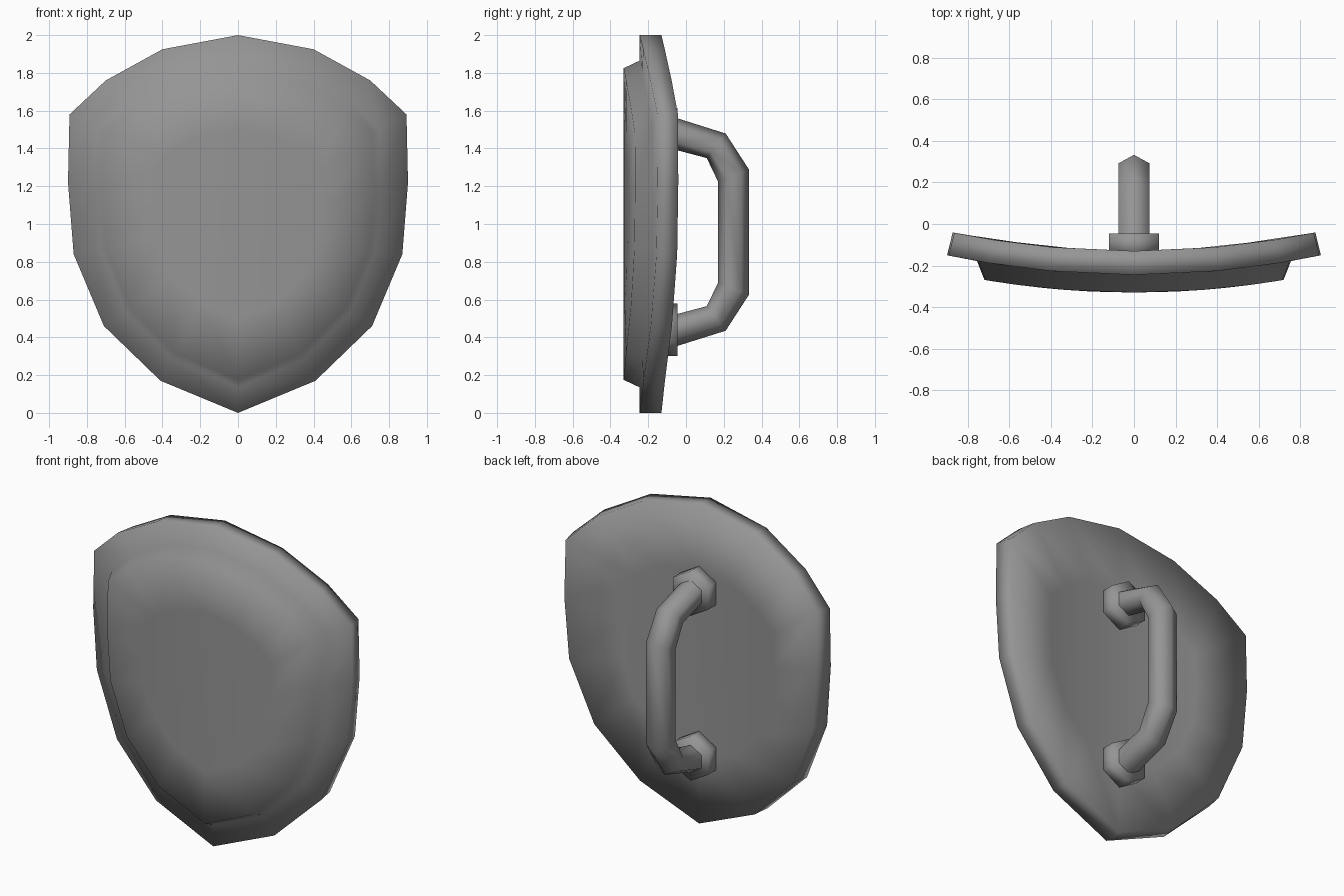
import bpy, bmesh, math

cube = bpy.data.objects.get("Cube")
if cube:
    bpy.data.objects.remove(cube, do_unlink=True)

GREY = (0.3, 0.3, 0.3, 1.0)
grey = bpy.data.materials.new("plain grey")
grey.use_nodes = True
grey.diffuse_color = GREY
grey.node_tree.nodes["Principled BSDF"].inputs["Base Color"].default_value = GREY


def finish(name, bm, sharp_angle=math.pi):
    bmesh.ops.recalc_face_normals(bm, faces=bm.faces)
    mesh = bpy.data.meshes.new(name)
    bm.to_mesh(mesh)
    bm.free()
    mesh.materials.append(grey)
    obj = bpy.data.objects.new(name, mesh)
    bpy.context.collection.objects.link(obj)
    bpy.ops.object.select_all(action='DESELECT')
    obj.select_set(True)
    bpy.context.view_layer.objects.active = obj
    if sharp_angle < math.pi:
        bpy.ops.object.shade_smooth_by_angle(angle=sharp_angle)
    else:
        bpy.ops.object.shade_smooth()
    return obj


def bridge(bm, a, b):
    n = len(a)
    for i in range(n):
        bm.faces.new((a[i], a[(i + 1) % n], b[(i + 1) % n], b[i]))


# Shield outline, right half from top to bottom, then mirrored
half = [(0, 2), (0.40, 1.925), (0.70, 1.76), (0.892, 1.58), (0.9, 1.22),
        (0.87, 0.84), (0.71, 0.46), (0.41, 0.17), (0, 0)]
outline = half + [(-x, z) for x, z in half[-2:0:-1]]


def shield_ring(bm, depth, sx, sz):
    """Scaled outline laid on a surface that curves backwards at the sides."""
    return [bm.verts.new((x * sx, depth + 0.117 * (x * sx) ** 2, 1 + (z - 1) * sz))
            for x, z in outline]


def column_cap(bm, ring):
    """Close a ring with upright strips joining top and bottom points."""
    for side in (1, -1):
        r = [ring[side * i % len(ring)] for i in range(9)]
        bm.faces.new((r[0], r[1], r[7], r[8]))
        bm.faces.new((r[1], r[2], r[6], r[7]))
        bm.faces.new(r[2:7])


# Shield: back, rim, front border, raised step and front panel
bm = bmesh.new()
layers = [(-0.13, 0.6, 0.6), (-0.13, 0.97, 1.0), (-0.245, 1.0, 1.0),
          (-0.245, 0.84, 0.865), (-0.33, 0.8, 0.825), (-0.33, 0.5, 0.5)]
rings = [shield_ring(bm, *layer) for layer in layers]
for a, b in zip(rings, rings[1:]):
    bridge(bm, a, b)
column_cap(bm, rings[0])
column_cap(bm, rings[-1])
finish("shield", bm)

# Hexagonal mounts behind the shield
for name, z in (("lower_mount", 0.44), ("upper_mount", 1.475)):
    bm = bmesh.new()
    rings = [[bm.verts.new((0.14 * math.sin(k * math.pi / 3), y,
                            z + 0.14 * math.cos(k * math.pi / 3))) for k in range(6)]
             for y in (-0.15, -0.045)]
    bridge(bm, *rings)
    for ring in rings:
        bm.faces.new(ring)
    finish(name, bm)

# Handle: six-sided tube between outer and inner side profiles (y, z)
outer = [(-0.06, 0.35), (0.21, 0.435), (0.333, 0.625)]
inner = [(-0.06, 0.52), (0.11, 0.565), (0.17, 0.69)]
MID = 0.957
outer += [(y, 2 * MID - z) for y, z in reversed(outer)]
inner += [(y, 2 * MID - z) for y, z in reversed(inner)]
bm = bmesh.new()
rings = []
for (oy, oz), (iy, iz) in zip(outer, inner):
    ring = []
    for k in range(6):
        a = k * math.pi / 3
        t = (1 + math.cos(a)) / 2
        ring.append(bm.verts.new((0.086 * math.sin(a),
                                  iy + (oy - iy) * t, iz + (oz - iz) * t)))
    rings.append(ring)
for a, b in zip(rings, rings[1:]):
    bridge(bm, a, b)
bm.faces.new(rings[0])
bm.faces.new(rings[-1])
finish("handle", bm, math.radians(65))
